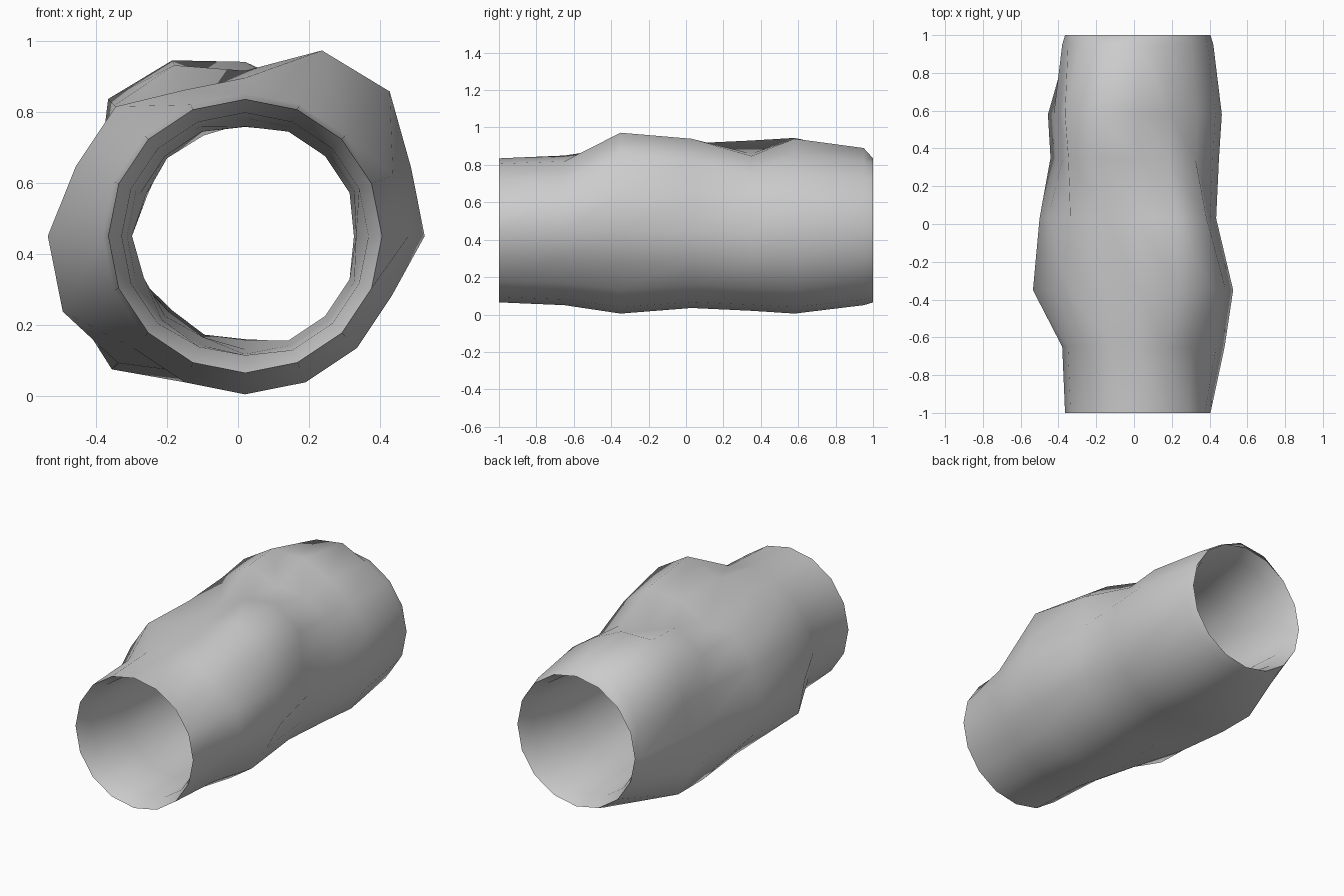
import bpy, bmesh, math

if "Cube" in bpy.data.objects:
    bpy.data.objects.remove(bpy.data.objects["Cube"])

SIDES = 16
CX, CZ = 0.02, 0.45

# Outer wall: ring position, base radius, bumps {side index: extra radius}
# side 0 = +x, 4 = up, 8 = -x, 12 = down
OUTER = [
    (-1.00, 0.385, {}),
    (-0.65, 0.400, {0: .06, 1: .05}),
    (-0.35, 0.445, {0: .06, 1: .06, 2: .13, 3: .12, 6: .07, 7: .07, 8: .11, 9: .11}),
    (0.03, 0.415, {2: .10, 3: .115, 4: .05, 6: .09, 7: .10, 8: .105, 9: .11, 10: .09}),
    (0.35, 0.430, {4: -.02, 5: .09, 6: .09, 9: .07, 10: .10}),
    (0.58, 0.445, {4: .045, 5: .09, 6: .10, 9: .07, 10: .085}),
    (0.95, 0.400, {4: .04, 5: .05, 6: .03}),
    (1.00, 0.385, {}),
]
# Inner wall, slightly uneven; starts deeper than the outer edge so the rim slopes in
INNER = [
    (0.91, 0.347, {}),
    (0.58, 0.318, {5: -.012, 7: -.02, 10: -.025}),
    (0.35, 0.320, {6: -.01, 11: -.02, 12: -.03}),
    (0.03, 0.322, {4: -.015, 7: -.02, 10: -.02, 12: -.03}),
    (-0.35, 0.318, {0: -.012, 4: -.01, 9: -.01, 11: -.01}),
    (-0.65, 0.332, {0: -.02}),
    (-0.91, 0.347, {11: -.01, 12: -.012}),
]


def ring(bm, y, radius, bumps):
    verts = []
    for i in range(SIDES):
        a = 2 * math.pi * i / SIDES
        r = radius + bumps.get(i, 0)
        verts.append(bm.verts.new((CX + r * math.cos(a), y, CZ + r * math.sin(a))))
    return verts


# Hollow pipe: outer wall, end rims and inner wall in one closed loop
bm = bmesh.new()
rings = [ring(bm, *spec) for spec in OUTER + INNER]
for a, b in zip(rings, rings[1:] + rings[:1]):
    for i in range(SIDES):
        j = (i + 1) % SIDES
        bm.faces.new((a[i], a[j], b[j], b[i]))
bmesh.ops.recalc_face_normals(bm, faces=bm.faces)
mesh = bpy.data.meshes.new("lumpy_pipe")
bm.to_mesh(mesh)
bm.free()
pipe = bpy.data.objects.new("lumpy_pipe", mesh)
bpy.context.collection.objects.link(pipe)
bpy.context.view_layer.objects.active = pipe
pipe.select_set(True)
bpy.ops.object.shade_smooth_by_angle(angle=math.radians(60))
